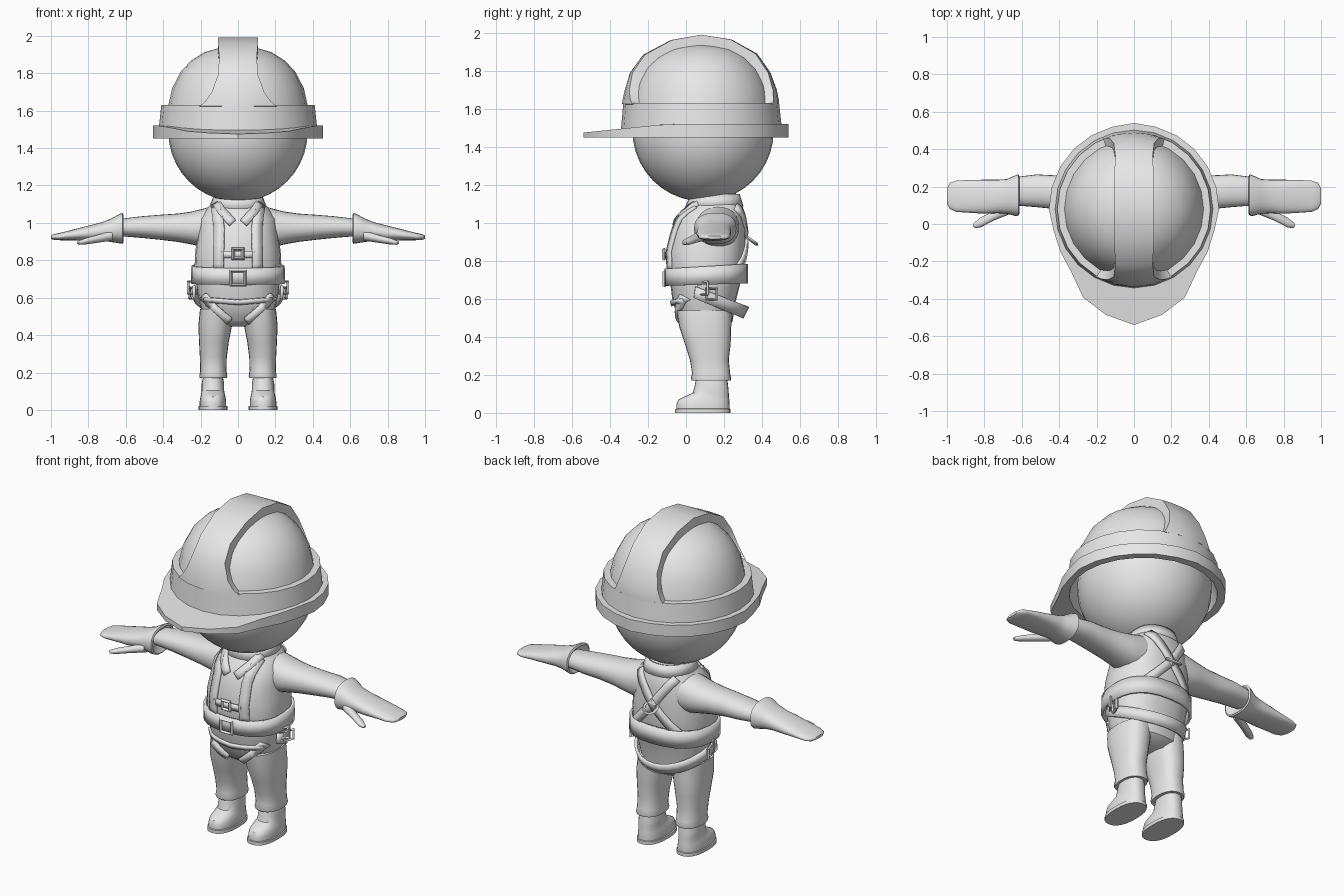
import bpy, bmesh, math
from mathutils import Vector
from mathutils.bvhtree import BVHTree

if "Cube" in bpy.data.objects:
    bpy.data.objects.remove(bpy.data.objects["Cube"])

mat = bpy.data.materials.new("light grey")
mat.diffuse_color = (0.8, 0.8, 0.8, 1)
mat.use_nodes = True
mat.node_tree.nodes["Principled BSDF"].inputs["Base Color"].default_value = mat.diffuse_color
surfaces = []  # body parts that the straps lie on


def dress(ob, angle=35, mirror=False):
    ob.data.materials.append(mat)
    if mirror:
        ob.modifiers.new("mirror", 'MIRROR')
    bpy.ops.object.select_all(action='DESELECT')
    bpy.context.view_layer.objects.active = ob
    ob.select_set(True)
    bpy.ops.object.shade_smooth_by_angle(angle=math.radians(angle))
    return ob


def from_bmesh(name, bm, angle=35, mirror=False, normals=True):
    if normals:
        bmesh.ops.recalc_face_normals(bm, faces=bm.faces)
    me = bpy.data.meshes.new(name)
    bm.to_mesh(me)
    bm.free()
    ob = bpy.data.objects.new(name, me)
    bpy.context.collection.objects.link(ob)
    return dress(ob, angle, mirror)


def skin(bm, rings, cap=True):
    rows = [[bm.verts.new(p) for p in r] for r in rings]
    for a, b in zip(rows, rows[1:]):
        for i in range(len(a)):
            j = (i + 1) % len(a)
            bm.faces.new((a[i], a[j], b[j], b[i]))
    if cap:
        bm.faces.new(rows[0])
        bm.faces.new(rows[-1])


def oval(lo_a, hi_a, lo_b, hi_b, t, power=2.4, n=24):
    pts = []
    for i in range(n):
        c, s = math.cos(math.tau * i / n), math.sin(math.tau * i / n)
        a = math.copysign(abs(c) ** (2 / power), c)
        b = math.copysign(abs(s) ** (2 / power), s)
        pts.append((t, (lo_a + hi_a) / 2 + (hi_a - lo_a) / 2 * a,
                    (lo_b + hi_b) / 2 + (hi_b - lo_b) / 2 * b))
    return pts


def loft(name, axis, sections, power=2.4, mirror=True, solid=False, angle=40):
    """Sections are (t, low a, high a, low b, high b) along x or z."""
    bm = bmesh.new()
    rings = []
    for t, la, ha, lb, hb in sections:
        ring = oval(la, ha, lb, hb, t, power)
        rings.append(ring if axis == 'x' else [(a, b, h) for h, a, b in ring])
    skin(bm, rings)
    if solid:
        surfaces.append(BVHTree.FromBMesh(bm))
    return from_bmesh(name, bm, angle, mirror)


# Torso, hips and neck
loft("torso", 'z', [(z, -r, r, lo, hi) for z, r, lo, hi in [
    (.445, .09, .02, .2), (.48, .18, -.03, .245), (.58, .208, -.07, .26),
    (.66, .223, -.08, .28), (.75, .233, -.095, .305), (.85, .228, -.1, .315),
    (.95, .213, -.075, .315), (1.02, .205, -.05, .308), (1.08, .165, -.0, .3),
    (1.115, .125, .03, .28), (1.2, .1, .04, .24)]], mirror=False, solid=True)

# Legs and boots
loft("trouser_leg", 'z', [(z, c - r, c + r, lo, hi) for z, c, r, lo, hi in [
    (.54, .113, .09, -.05, .24), (.45, .122, .09, -.035, .238),
    (.36, .129, .079, -.005, .235), (.28, .132, .072, .02, .225),
    (.21, .132, .07, .032, .232), (.18, .132, .075, .025, .238),
    (.17, .132, .073, .03, .235), (.172, .134, .05, .06, .2)]], solid=True)
loft("boot", 'z', [(z, .134 - r, .134 + r, lo, hi) for z, r, lo, hi in [
    (.19, .05, .055, .215), (.14, .06, .045, .222), (.105, .06, .035, .225),
    (.085, .063, -.01, .226), (.07, .067, -.04, .228), (.045, .071, -.05, .23),
    (.022, .071, -.05, .23), (.02, .077, -.057, .235), (0, .077, -.057, .235)]])

# Arms, gloves and thumbs
loft("sleeve", 'x', [
    (.1, .05, .28, .87, 1.1), (.19, .05, .28, .872, 1.075), (.25, .06, .275, .885, 1.06),
    (.32, .07, .265, .898, 1.05), (.42, .08, .26, .91, 1.043), (.52, .09, .265, .92, 1.035),
    (.64, .1, .25, .93, 1.02)], power=2.2)
loft("glove", 'x', [
    (.64, .1, .22, .93, 1.01), (.613, .055, .255, .895, 1.043), (.618, .045, .265, .888, 1.053),
    (.63, .042, .262, .89, 1.05), (.68, .055, .24, .898, 1.022), (.73, .058, .237, .905, 1.003),
    (.8, .055, .237, .905, .985), (.88, .06, .235, .907, .965), (.95, .065, .232, .907, .947),
    (.985, .08, .22, .909, .94), (1.0, .11, .19, .915, .932)])
loft("thumb", 'x', [
    (.67, .05, .12, .905, .96), (.75, .018, .07, .894, .936), (.82, -.018, .035, .884, .917),
    (.85, -.022, .012, .883, .905), (.86, -.012, .002, .888, .9)], power=2)

# Head
bpy.ops.mesh.primitive_uv_sphere_add(segments=32, ring_count=20, radius=.372, location=(0, .09, 1.485))
bpy.context.object.name = "head"
dress(bpy.context.object)

# Helmet shell: inside, rim with front brim, band and recessed dome
half = [.46, .455, .455, .455, .455, .455, .455, .445, .455, .475, .545, .585, .62]
radii = half + half[-2:0:-1]
N = len(radii)


def helmet_ring(r, z):
    pts = []
    for i in range(N):
        a = math.pi / 2 - math.tau * i / N
        k = radii[i] if r == 'rim' else r
        x, y = k * math.cos(a), .08 + k * math.sin(a)
        drop = .045 * min(max((-.1 - y) / .44, 0), 1) if z == 1.52 else 0
        pts.append((x, y, z - drop))
    return pts


bm = bmesh.new()
skin(bm, [helmet_ring(r, z) for r, z in [
    (.33, 1.63), (.385, 1.53), (.41, 1.45), ('rim', 1.45), ('rim', 1.52), (.422, 1.52),
    (.41, 1.63), (.372, 1.63), (.352, 1.72), (.305, 1.81), (.25, 1.868), (.18, 1.912),
    (.09, 1.938), (.01, 1.945)]])
from_bmesh("helmet_shell", bm, 38)

# Helmet crest running front to back, flared where it joins the band
crest = [(-.337, 1.625, .205), (-.333, 1.65, .175), (-.322, 1.7, .14), (-.295, 1.79, .108),
         (-.225, 1.885, .1), (-.08, 1.962, .107), (.08, 1.99, .107), (.24, 1.965, .107),
         (.375, 1.89, .1), (.445, 1.79, .108), (.478, 1.7, .13), (.488, 1.65, .15), (.49, 1.625, .165)]
bm = bmesh.new()
rings = []
for y, z, w in crest:
    ring = []
    for scale, order in ((1, (-1, -.5, 0, .5, 1)), (.84, (1, .5, 0, -.5, -1))):
        for u in order:
            bend = math.sqrt(1 - (u * w / .412) ** 2)
            ring.append((u * w, .08 + (y - .08) * bend * scale, 1.5 + (z - 1.5) * scale))
    rings.append(ring)
skin(bm, rings)
from_bmesh("helmet_crest", bm, 30)


def ribbon(name, pairs, closed=False, mirror=False, thick=.016):
    bm = bmesh.new()
    rows = [[bm.verts.new(p) for p in pair] for pair in pairs]
    for a, b in zip(rows, rows[1:] + (rows[:1] if closed else [])):
        bm.faces.new((a[0], a[1], b[1], b[0]))
    ob = from_bmesh(name, bm, 35, mirror)
    mod = ob.modifiers.new("thickness", 'SOLIDIFY')
    mod.thickness, mod.offset = thick, 0
    return ob


def cast(x, z, side):
    """Point on the body seen from the front (-1) or the back (1)."""
    hits = [s.ray_cast(Vector((abs(x), side * 2, z)), Vector((0, -side, 0)))[0] for s in surfaces]
    ys = [h.y * side for h in hits if h]
    return (x, side * (max(ys) if ys else .05) + side * .006, z)


def strap(name, path, side, width, steps=7, mirror=True):
    pts = []
    for (x0, z0), (x1, z1) in zip(path, path[1:]):
        pts += [Vector((x0 + (x1 - x0) * i / steps, z0 + (z1 - z0) * i / steps)) for i in range(steps)]
    pts.append(Vector(path[-1]))
    pairs = []
    for i, p in enumerate(pts):
        d = (pts[min(i + 1, len(pts) - 1)] - pts[max(i - 1, 0)]).normalized() * width / 2
        pairs.append((cast(p.x - d.y, p.y + d.x, side), cast(p.x + d.y, p.y - d.x, side)))
    return ribbon(name, pairs, mirror=mirror)


# Harness straps and collar
strap("chest_strap", [(.105, .75), (.1, .97), (.115, 1.085)], -1, .055)
strap("chest_cross_strap", [(-.09, .83), (.09, .83)], -1, .035, mirror=False)
strap("back_strap", [(.12, 1.085), (0, .92), (-.15, .76)], 1, .05)
strap("collar_flap", [(.115, 1.105), (.085, 1.06), (.03, 1.0)], -1, .045, 4)
strap("groin_strap", [(.185, .61), (.12, .54), (.045, .475)], -1, .04)
strap("jacket_hem", [(-.18, .59), (0, .575), (.18, .59)], -1, .025, mirror=False)
collar = [oval(-a, a, lo, hi, z, 2.2) for a, lo, hi, z in
          [(.145, .0, .295, 1.085), (.12, .03, .275, 1.15)]]
ribbon("collar", [tuple((a, b, h - .1 * max(0, .1 - b)) for h, a, b in p) for p in zip(*collar)], closed=True)

# Waist belt and drooping seat strap
waist = oval(-.243, .243, -.105, .318, 0)
ribbon("waist_belt", [((x, y, .672 + .03 * y), (x * .995, y, .765 + .06 * y)) for _, x, y in waist], closed=True)
seat = []
for i in range(17):
    a = math.pi * i / 16
    x, s = .235 * math.cos(a), math.sin(a)
    seat.append(((x, .04 + .255 * s, .605 - .105 * s), (x, .05 + .275 * s, .665 - .105 * s)))
ribbon("seat_strap", seat)


# Buckles and rings
def buckle(name, loc, rot, size, minor=.008, segs=4, mirror=False):
    bpy.ops.mesh.primitive_torus_add(major_segments=segs, minor_segments=4, major_radius=size,
                                     minor_radius=minor)
    ob = bpy.context.object
    ob.name = name
    spin = math.pi / 4 if segs == 4 else 0
    from mathutils import Euler, Matrix
    ob.data.transform(Matrix.Translation(loc) @ Euler([math.radians(r) for r in rot]).to_matrix().to_4x4()
                      @ Matrix.Rotation(spin, 4, 'Z'))
    return dress(ob, 30, mirror)


buckle("belt_buckle", (0, -.113, .705), (90, 0, 0), .052, .011)
buckle("chest_buckle", (0, -.115, .835), (90, 0, 0), .036, .012)
buckle("side_buckle_upper", (.245, .09, .655), (40, 90, 0), .045, .009, mirror=True)
buckle("side_buckle_lower", (.25, .135, .625), (20, 90, 0), .04, .009, mirror=True)
buckle("back_ring", (0, .34, .91), (-35, 0, 0), .042, .009, 10)
